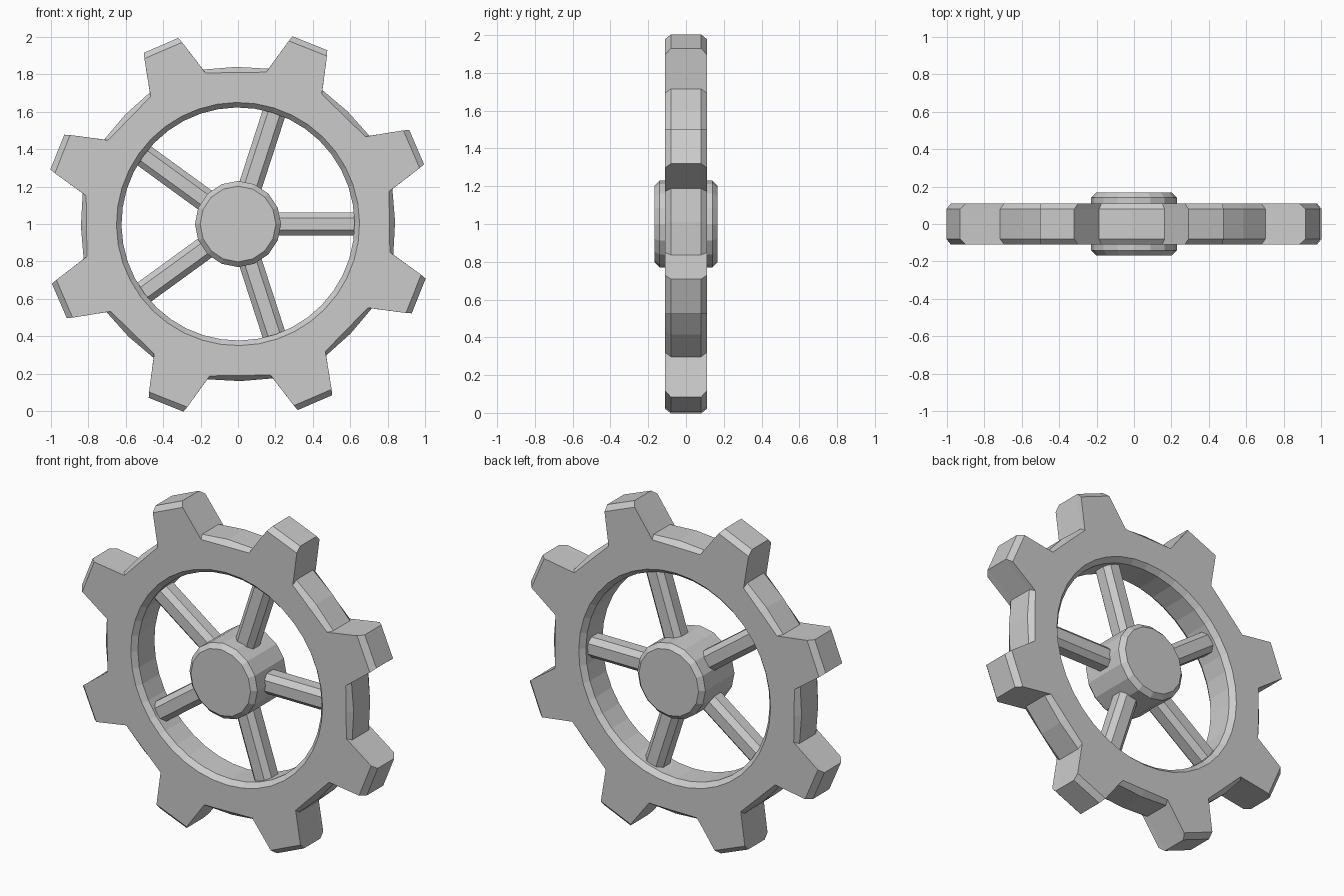
import bpy, bmesh
from math import cos, sin, pi, radians, atan2, hypot
from mathutils import Matrix

cube = bpy.data.objects.get("Cube")
if cube:
    bpy.data.objects.remove(cube, do_unlink=True)

CENTRE_Z = 1.0
TEETH = 8
SPOKES = 5
TILT = radians(0.8)

grey = bpy.data.materials.new("cast_grey")
grey.use_nodes = True
grey.diffuse_color = (0.6, 0.6, 0.6, 1)
grey.node_tree.nodes["Principled BSDF"].inputs["Base Color"].default_value = (0.6, 0.6, 0.6, 1)


def make_object(name, bm):
    bmesh.ops.recalc_face_normals(bm, faces=bm.faces[:])
    mesh = bpy.data.meshes.new(name)
    bm.to_mesh(mesh)
    bm.free()
    mesh.materials.append(grey)
    obj = bpy.data.objects.new(name, mesh)
    obj.location.z = CENTRE_Z
    bpy.context.collection.objects.link(obj)
    return obj


def tooth_outline(gap_r, base, tip):
    """Polar outline; base and tip are (distance along tooth, half width)."""
    pitch = 2 * pi / TEETH
    points = []
    for i in range(TEETH):
        start = i * pitch + TILT
        axis = start + pitch / 2
        points.append((gap_r, start))
        for (along, half), side in ((base, -1), (tip, -1), (tip, 1), (base, 1)):
            points.append((hypot(along, half), axis + side * atan2(half, along)))
    return points


def circle_outline(radius):
    count = TEETH * 5
    return [(radius, 2 * pi * i / count + TILT) for i in range(count)]


# Toothed rim: matching loops skinned into a closed band
face_outer = tooth_outline(0.81, (0.81, 0.16), (1.01, 0.11))
mid_outer = tooth_outline(0.84, (0.832, 0.155), (1.04, 0.10))
face_inner = circle_outline(0.65)
mid_inner = circle_outline(0.623)
section = [(face_outer, -0.11), (mid_outer, -0.08), (mid_outer, 0.08), (face_outer, 0.11),
           (face_inner, 0.11), (mid_inner, 0.08), (mid_inner, -0.08), (face_inner, -0.11)]
bm = bmesh.new()
loops = [[bm.verts.new((r * cos(a), y, r * sin(a))) for r, a in outline]
         for outline, y in section]
for k, loop in enumerate(loops):
    following = loops[(k + 1) % len(loops)]
    for i in range(len(loop)):
        j = (i + 1) % len(loop)
        bm.faces.new((loop[i], loop[j], following[j], following[i]))
make_object("toothed_rim", bm)

# Hub: cylinder with chamfered ends
bm = bmesh.new()
bmesh.ops.create_cone(bm, cap_ends=True, segments=16, radius1=0.23, radius2=0.23, depth=0.335,
                      matrix=Matrix.Rotation(pi / 2, 4, "X"))
rims = [e for e in bm.edges if abs(e.verts[0].co.y - e.verts[1].co.y) < 0.01]
bmesh.ops.bevel(bm, geom=rims, offset=0.027, segments=1, affect="EDGES")
make_object("hub", bm)

# Spokes: bars with chamfered long edges
for i in range(SPOKES):
    bm = bmesh.new()
    bmesh.ops.create_cube(bm, size=1, matrix=Matrix.Translation((0.42, 0, 0))
                          @ Matrix.Diagonal((0.42, 0.125, 0.125, 1)))
    long_edges = [e for e in bm.edges if abs(e.verts[0].co.x - e.verts[1].co.x) > 0.1]
    bmesh.ops.bevel(bm, geom=long_edges, offset=0.03, segments=1, affect="EDGES")
    bmesh.ops.rotate(bm, verts=bm.verts[:], matrix=Matrix.Rotation(-2 * pi * i / SPOKES, 3, "Y"))
    make_object(f"spoke_{i + 1}", bm)
